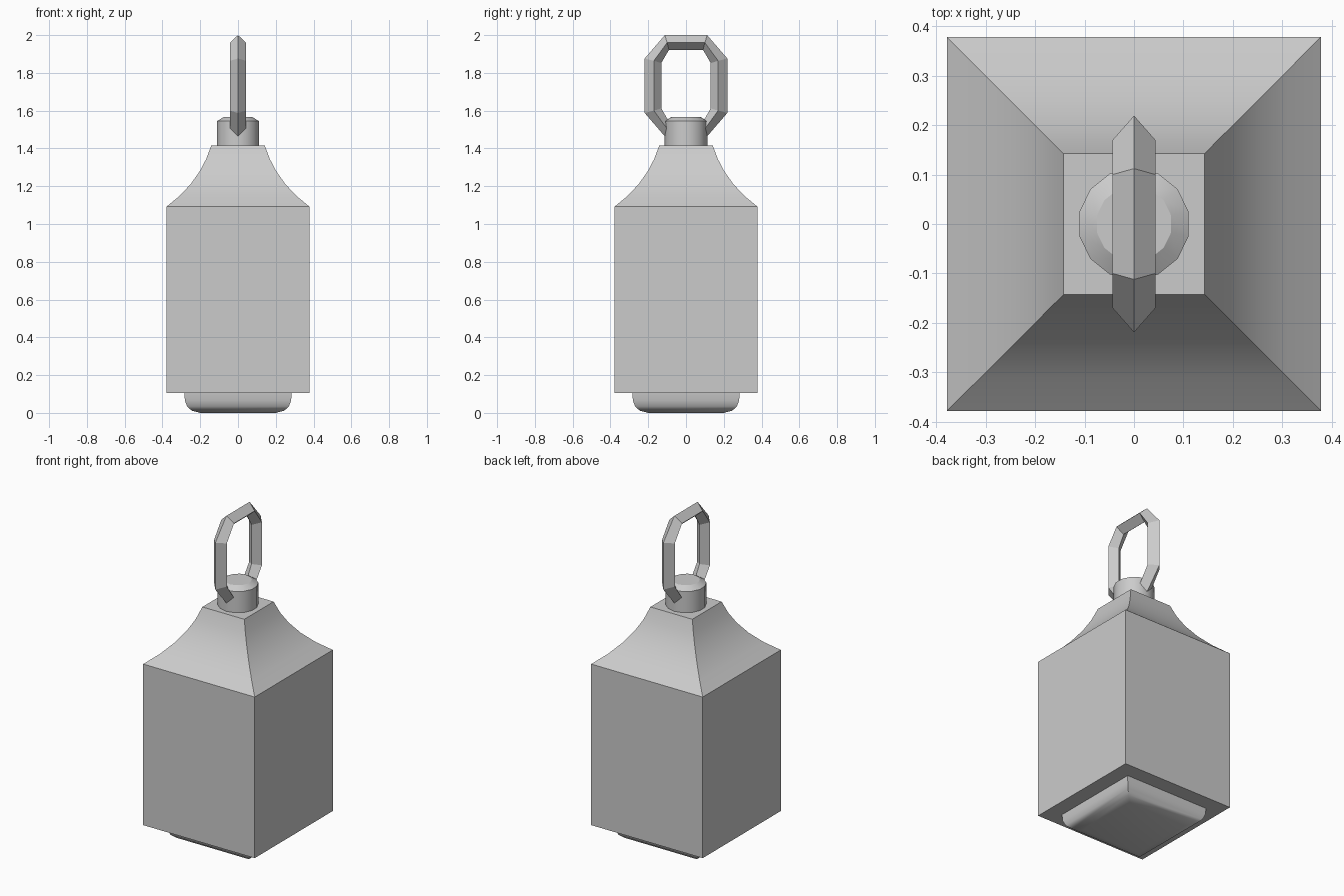
import bpy, bmesh, math

if "Cube" in bpy.data.objects:
    bpy.data.objects.remove(bpy.data.objects["Cube"])


def finish(name, bm, smooth=None):
    bmesh.ops.recalc_face_normals(bm, faces=bm.faces)
    mesh = bpy.data.meshes.new(name)
    bm.to_mesh(mesh)
    bm.free()
    obj = bpy.data.objects.new(name, mesh)
    bpy.context.collection.objects.link(obj)
    if smooth:
        bpy.ops.object.select_all(action='DESELECT')
        bpy.context.view_layer.objects.active = obj
        obj.select_set(True)
        bpy.ops.object.shade_smooth_by_angle(angle=math.radians(smooth))
    return obj


def stack(name, profile, sides, smooth=None):
    """Closed stack of regular polygons; profile holds (half width, z)."""
    bm = bmesh.new()
    rings = []
    for half, z in profile:
        r = half / math.cos(math.pi / sides)
        rings.append([bm.verts.new((r * math.cos(a), r * math.sin(a), z))
                      for a in (math.tau * (i + 0.5) / sides for i in range(sides))])
    for lo, hi in zip(rings, rings[1:]):
        for i in range(sides):
            j = (i + 1) % sides
            bm.faces.new((lo[i], lo[j], hi[j], hi[i]))
    bm.faces.new(rings[0])
    bm.faces.new(rings[-1])
    return finish(name, bm, smooth)


# Rounded foot
stack("foot", [(0.20, 0), (0.245, 0.012), (0.27, 0.035), (0.281, 0.065), (0.284, 0.105)], 4, 40)

# Square body with an inner core just behind its walls
stack("body", [(0.378, 0.105), (0.378, 1.092)], 4)
stack("inner_core", [(0.358, 0.125), (0.358, 1.072)], 4)

# Concave pyramid roof
stack("roof", [(0.378, 1.092), (0.31, 1.148), (0.25, 1.212), (0.202, 1.28),
               (0.168, 1.345), (0.142, 1.415)], 4, 40)

# Round cap with a low domed top
stack("cap", [(0.11, 1.413), (0.11, 1.545), (0.075, 1.567)], 14, 30)

# Hanging ring: stretched octagon swept with a diamond section
mid_z = 1.732


def octagon(bm, x, short_y, wide_y, short_z, tall_z):
    quarter = [(wide_y, short_z), (short_y, tall_z)]
    pts = quarter + [(-y, z) for y, z in reversed(quarter)]
    pts += [(-y, -z) for y, z in pts]
    return [bm.verts.new((x, y, mid_z + z)) for y, z in pts]


bm = bmesh.new()
loops = [octagon(bm, 0, 0.112, 0.219, 0.144, 0.268),
         octagon(bm, 0.043, 0.10, 0.17, 0.132, 0.228),
         octagon(bm, 0, 0.09, 0.131, 0.12, 0.19),
         octagon(bm, -0.043, 0.10, 0.17, 0.132, 0.228)]
for k in range(4):
    a, b = loops[k], loops[(k + 1) % 4]
    for i in range(8):
        j = (i + 1) % 8
        bm.faces.new((a[i], a[j], b[j], b[i]))
finish("hanging_ring", bm)
